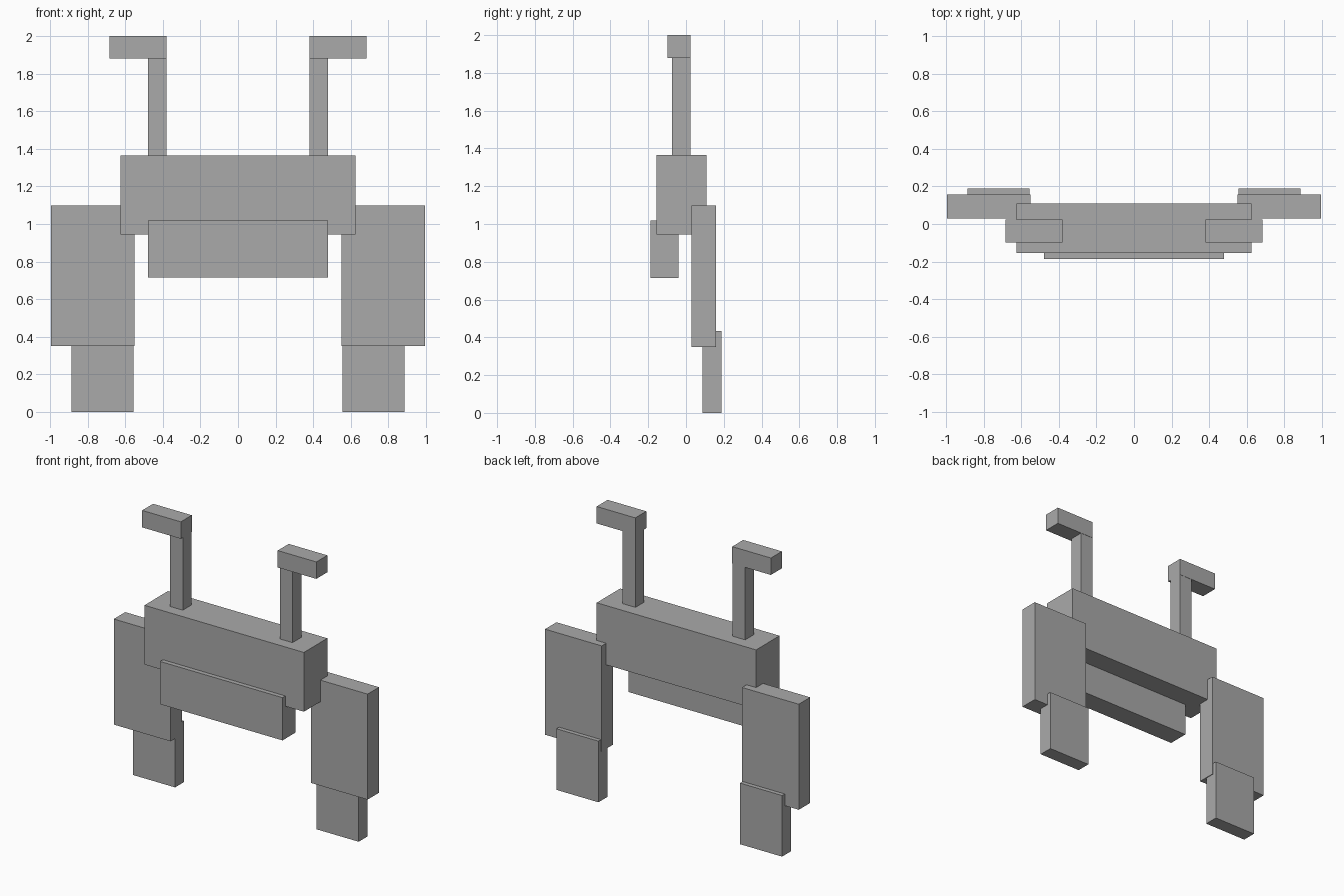
import bpy

if "Cube" in bpy.data.objects:
    bpy.data.objects.remove(bpy.data.objects["Cube"])

# One flat grey for the whole model
grey = bpy.data.materials.new("grey")
grey.diffuse_color = (0.4, 0.4, 0.4, 1.0)
grey.use_nodes = True
grey.node_tree.nodes["Principled BSDF"].inputs["Base Color"].default_value = grey.diffuse_color


def box(name, x, y, z):
    """Axis-aligned block given its (min, max) range on each axis."""
    bpy.ops.mesh.primitive_cube_add(size=1)
    ob = bpy.context.object
    ob.name = name
    for v in ob.data.vertices:
        v.co = [r[0] if c < 0 else r[1] for c, r in zip(v.co, (x, y, z))]
    ob.data.materials.append(grey)
    return ob


def mirrored_box(name, x, y, z):
    """Block on the right side with its twin on the left."""
    box(name + "_right", x, y, z)
    box(name + "_left", (-x[1], -x[0]), y, z)


# Body and lower jaw
box("body", (-0.625, 0.625), (-0.155, 0.108), (0.945, 1.365))
box("jaw", (-0.48, 0.48), (-0.187, -0.04), (0.715, 1.018))

# Broad arms with narrower ends
mirrored_box("upper_arm", (0.55, 0.995), (0.03, 0.158), (0.35, 1.098))
mirrored_box("lower_arm", (0.555, 0.885), (0.088, 0.188), (0.0, 0.433))

# Stalks with outward tips
mirrored_box("stalk", (0.38, 0.48), (-0.075, 0.023), (1.365, 1.88))
mirrored_box("stalk_tip", (0.38, 0.683), (-0.098, 0.025), (1.88, 2.0))
